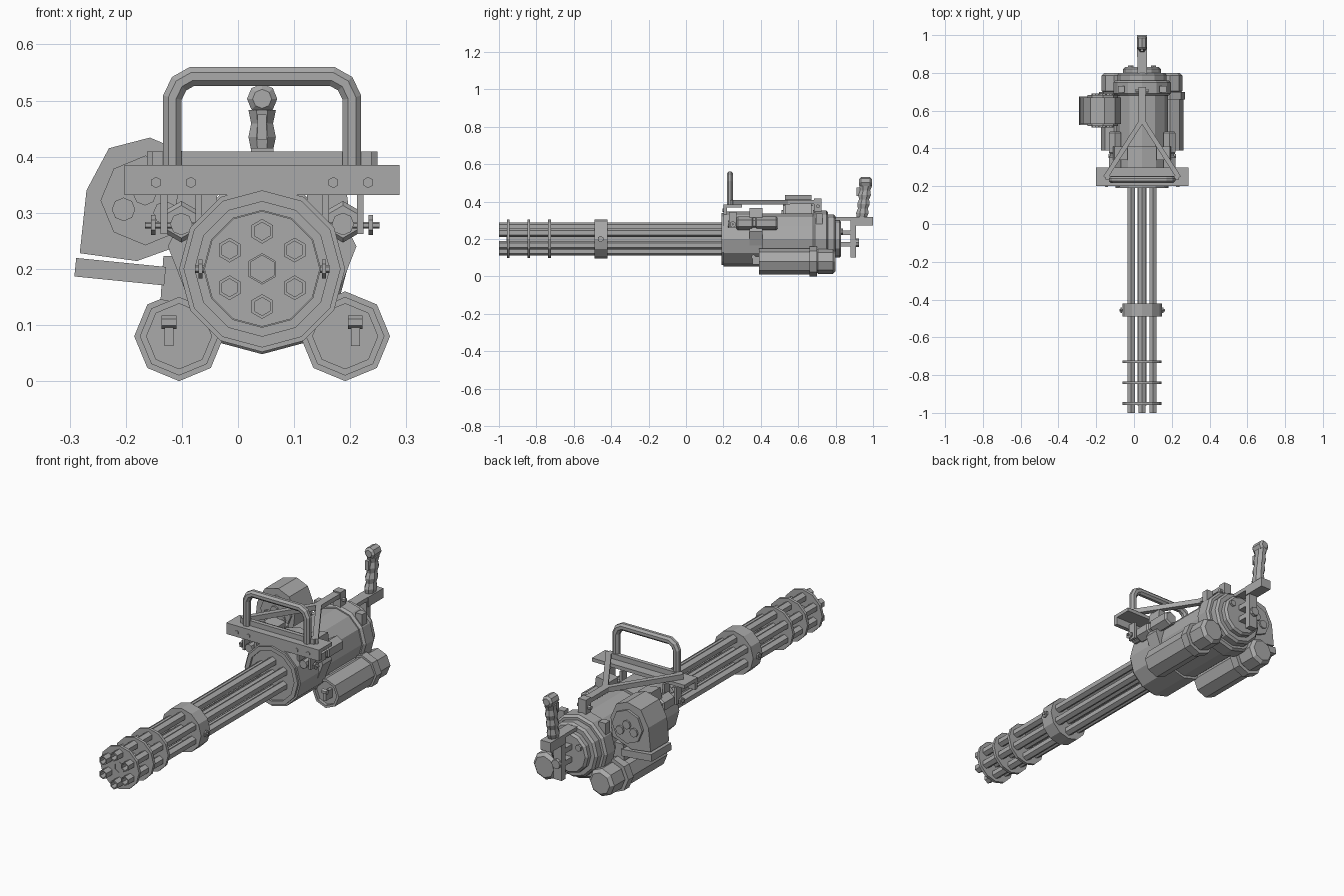
import bpy, bmesh
from math import sin, cos, pi
from mathutils import Vector

default_cube = bpy.data.objects.get("Cube")
if default_cube:
    bpy.data.objects.remove(default_cube)

# Main axis of the weapon, shared by the barrels and the housing
AXIS_X, AXIS_Z = .043, .2
SIDES = (-1, 1)

metal = bpy.data.materials.new("grey metal")
metal.use_nodes = True
metal.diffuse_color = (.4, .4, .4, 1)
metal.node_tree.nodes["Principled BSDF"].inputs["Base Color"].default_value = metal.diffuse_color


def beside(side, distance):
    """The x position at a distance from the main axis."""
    return AXIS_X + side * distance


def loft(name, rings):
    """Skin a list of point rings and cap both ends."""
    bm = bmesh.new()
    loops = [[bm.verts.new(point) for point in ring] for ring in rings]
    for near, far in zip(loops, loops[1:]):
        for i in range(len(near)):
            bm.faces.new((near[i - 1], near[i], far[i], far[i - 1]))
    bm.faces.new(loops[0])
    bm.faces.new(loops[-1])
    bmesh.ops.recalc_face_normals(bm, faces=bm.faces)
    mesh = bpy.data.meshes.new(name)
    bm.to_mesh(mesh)
    bm.free()
    mesh.materials.append(metal)
    part = bpy.data.objects.new(name, mesh)
    bpy.context.collection.objects.link(part)


def circle(sides, turn=0):
    """Unit circle as (sine, cosine) pairs, first corner at the top."""
    angles = [2 * pi * (i + turn) / sides for i in range(sides)]
    return [(sin(angle), cos(angle)) for angle in angles]


def cylinder(name, x, z, start, end, radius, sides=12, chamfer=0, bore=0, depth=.01):
    """Cylinder along y, with optional chamfered rims and a bored front."""
    profile = [(start, radius), (end, radius)]
    if chamfer:
        profile = [(start, radius - chamfer), (start + chamfer, radius),
                   (end - chamfer, radius), (end, radius - chamfer)]
    if bore:
        profile = [(start + depth, bore), (start, bore)] + profile
    loft(name, [[(x + r * s, y, z + r * c) for s, c in circle(sides)] for y, r in profile])


def pin(name, x, y, z, length, radius):
    """Hexagonal pin along x."""
    loft(name, [[(x + side * length / 2, y + radius * s, z + radius * c)
                 for s, c in circle(6)] for side in SIDES])


def prism(name, outline, start, end):
    """Outline in x and z, extruded along y."""
    loft(name, [[(x, y, z) for x, z in outline] for y in (start, end)])


def box(name, x, width, start, end, bottom, top):
    """Box centred on x."""
    left, right = x - width / 2, x + width / 2
    prism(name, [(left, bottom), (right, bottom), (right, top), (left, top)], start, end)


def bar(name, start, end, width, height):
    """Rectangular bar between two points."""
    start, end = Vector(start), Vector(end)
    along = (end - start).normalized()
    across = along.cross((0, 0, 1)).normalized()
    up = across.cross(along) * height / 2
    across *= width / 2
    loft(name, [[p + across + up, p - across + up, p - across - up, p + across - up]
                for p in (start, end)])


# Barrel cluster with its discs and clamp
for s, c in circle(6):
    cylinder("barrel", AXIS_X + .067 * s, AXIS_Z + .067 * c, -1, .22, .022,
             sides=6, bore=.016, depth=.1)
cylinder("centre_shaft", AXIS_X, AXIS_Z, -.96, .22, .028, sides=6, bore=.024, depth=.02)
for y in (-.95, -.84, -.73):
    cylinder("barrel_disc", AXIS_X, AXIS_Z, y - .007, y + .007, .103)
cylinder("barrel_clamp", AXIS_X, AXIS_Z, -.49, -.42, .105)
pin("clamp_bolt", AXIS_X, -.457, AXIS_Z, .24, .007)
for side in SIDES:
    pin("clamp_nut", beside(side, .11), -.457, AXIS_Z, .007, .017)

# Main housing, stepped from front ring to rear cap
for name, start, end, radius, chamfer in (
        ("housing_body", .2, .41, .148, 0),
        ("main_drum", .4, .7, .136, 0),
        ("drum_collar", .68, .76, .152, .01),
        ("rear_cap", .75, .8, .13, .01),
        ("rear_plug", .78, .83, .1, .01)):
    cylinder(name, AXIS_X, AXIS_Z, start, end, radius, chamfer=chamfer)
cylinder("front_ring", AXIS_X, AXIS_Z, .19, .21, .14, bore=.12)

for side in SIDES:
    cylinder("rear_stud", beside(side, .06), .24, .8, .84, .016, sides=6)

    # Lower canister with flange, end cap, latch and bracket
    x = beside(side, .148)
    cylinder("canister", x, .08, .39, .68, .07, sides=8, bore=.058, depth=.015)
    cylinder("canister_flange", x, .08, .66, .7, .08, sides=8)
    cylinder("canister_cap", x, .08, .69, .8, .066, sides=8, chamfer=.015)
    latch = beside(side, .166)
    box("canister_latch", latch, .016, .355, .41, .063, .105)
    pin("latch_pin", latch, .36, .105, .026, .012)
    bar("canister_bracket", (beside(side, .09), .55, .13), (x, .55, .09), .2, .06)

    # Side saddle and its cap
    saddle = ((.08, .34), (.12, .34), (.168, .24), (.125, .13), (.08, .1))
    prism("side_saddle", [(beside(side, d), z) for d, z in saddle], .34, .41)
    bar("saddle_cap", (beside(side, .08), .375, .33), (beside(side, .15), .375, .34), .07, .05)

    # Upper damper, hung from the beam on two plates with a cross bolt
    x = beside(side, .144)
    cylinder("damper", x, .284, .27, .36, .037, sides=6, chamfer=.008)
    cylinder("damper_neck", x, .284, .35, .38, .03, sides=6)
    cylinder("damper_sleeve", x, .284, .37, .49, .037, sides=6, chamfer=.008)
    cylinder("damper_eye", x, .28, .225, .28, .02, sides=8)
    for edge in SIDES:
        plate = x + edge * .031
        box("hanger_plate", plate, .012, .23, .27, .262, .345)
        cylinder("beam_bolt", plate + side * .014, .354, .196, .21, .01, sides=6)
    pin("cross_bolt", x + side * .01, .25, .278, .11, .006)
    pin("cross_bolt_nut", x + side * .05, .25, .278, .008, .018)

    # Diagonal frame rail and collar lug
    bar("frame_rail", (beside(side, .195), .245, .397), (AXIS_X, .55, .397), .025, .024)
    box("collar_lug", beside(side, .11), .036, .695, .73, .28, .335)

# Cross beam as an angle section, with the frame behind it
box("beam_front", AXIS_X, .49, .2, .22, .332, .385)
box("beam_top", AXIS_X, .49, .2, .3, .368, .385)
box("frame_cross_rail", AXIS_X, .39, .235, .255, .385, .409)
box("frame_spine", AXIS_X, .036, .53, .72, .388, .409)
box("spine_post", AXIS_X, .04, .685, .725, .32, .415)
pin("spine_pin", AXIS_X, .705, .375, .07, .01)

# Carrying handle, a chamfered loop with an eight sided section
half = [(.16, .38), (.16, .505), (.148, .53), (.125, .543)]
path = [Vector((-d, z)) for d, z in half] + [Vector((d, z)) for d, z in reversed(half)]
rings = []
for i, point in enumerate(path):
    before = point - path[i - 1] if i else path[1] - point
    after = path[i + 1] - point if point != path[-1] else before
    before.normalize()
    along = (before + after.normalized()).normalized()
    normal = Vector((-along.y, along.x)) / along.dot(before)
    rings.append([(AXIS_X + point.x + normal.x * c * .018, .235 + s * .018,
                   point.y + normal.y * c * .018) for s, c in circle(8, turn=.5)])
loft("carrying_handle", rings)

# Feed housing with cover plates, bolts and chute
prism("feed_housing", [(-.282, .228), (-.27, .34), (-.23, .415), (-.157, .434),
                       (-.1, .41), (-.07, .34), (-.08, .25), (-.18, .214)], .53, .67)
cylinder("feed_cover", -.165, .322, .518, .682, .08, sides=8)
for x, z in ((-.204, .306), (-.166, .334), (-.13, .3)):
    cylinder("cover_bolt", x, z, .51, .69, .021, sides=8)
bar("feed_chute", (-.29, .6, .203), (-.13, .6, .187), .15, .033)
prism("chute_mount", [(-.133, .223), (-.06, .223), (-.05, .13), (-.138, .145)], .535, .665)

# Rear bracket
box("rear_arm", AXIS_X, .05, .74, .92, .3, .318)
box("rear_post", AXIS_X, .044, .88, .91, .1, .31)
box("grip_base", AXIS_X, .054, .885, 1, .272, .318)
for z in (.16, .22):
    box("rear_strut", AXIS_X, .04, .81, .89, z, z + .025)
cylinder("rear_knob", AXIS_X, .18, .9, .925, .022, sides=8)

# Rear grip, with finger swells that alternate wide and narrow
rings = []
for i in range(8):
    swell = 1.1 if i % 2 else .88
    rings.append([(AXIS_X + .024 * swell * s, .94 + .003 * i + .033 * swell * c, .315 + .024 * i)
                  for s, c in circle(8, turn=.5)])
loft("rear_grip", rings)
cylinder("grip_head", AXIS_X, .503, .925, .995, .027, sides=8, chamfer=.01)
box("grip_trigger", AXIS_X, .016, .912, .94, .43, .475)
